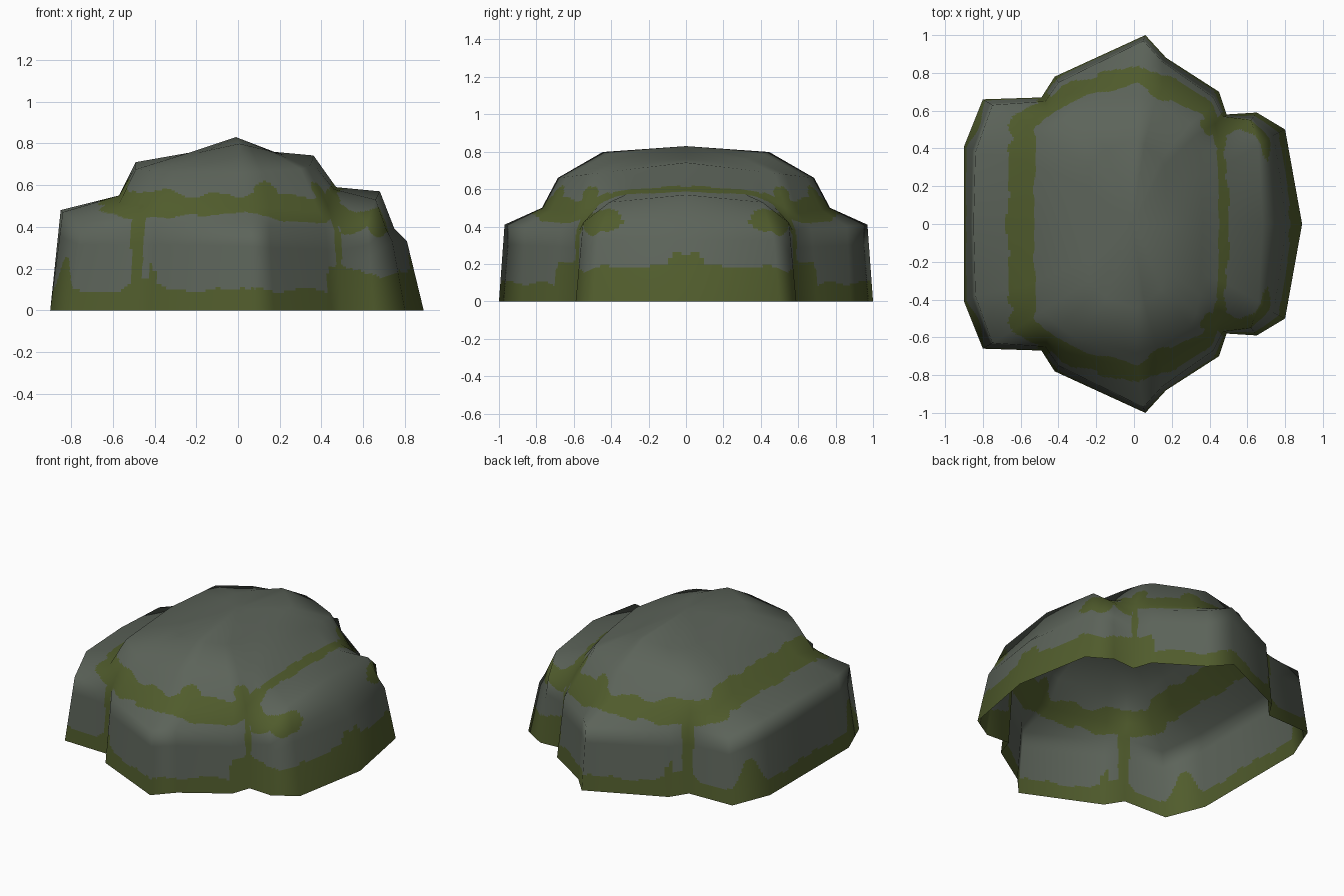
import bpy
import math
from mathutils import Vector, noise
from mathutils.geometry import intersect_point_line

if "Cube" in bpy.data.objects:
    bpy.data.objects.remove(bpy.data.objects["Cube"])

V = Vector
SUB = 20  # fine divisions per control patch

# Key outlines of one half (y >= 0), left end to right end
BASE = [(-.90, 0), (-.90, .41), (-.80, .66), (-.49, .67), (-.42, .78), (.06, 1),
        (.17, .88), (.45, .70), (.49, .58), (.65, .59), (.80, .50), (.89, 0)]
SHOULDER = [(-.85, 0, .48), (-.84, .38, .47), (-.75, .63, .42), (-.47, .65, .42),
            (-.40, .75, .42), (.05, .97, .41), (.15, .86, .40), (.42, .67, .39),
            (.47, .57, .38), (.62, .55, .42), (.66, .41, .53), (.68, 0, .57)]
LEDGE = [(-.57, 0, .55), (-.57, .33, .55), (-.57, .52, .51), (-.46, .61, .50),
         (-.36, .68, .50), (.02, .77, .50), (.15, .72, .49), (.39, .60, .47),
         (.43, .53, .50), (.45, .42, .56), (.46, .30, .58), (.47, 0, .59)]
PEAK = V((-.01, 0, .83))


def column(i):
    base, s, ledge = V((*BASE[i], 0)), V(SHOULDER[i]), V(LEDGE[i])
    m1, m2 = base.lerp(s, .6), base.lerp(s, .75)
    if i >= 10:  # small step on the right-hand stone
        m1 = V((.81 - .07 * (i == 10), base.y * .94, .33))
        m2 = V((.75 - .04 * (i == 10), base.y * .90, .39))
    # upper stone: rim above the ledge, then a gently domed crown
    left = ledge.x < 0
    rim = V((ledge.x * (.86 if left else .77), ledge.y * .89, 0))
    rim.z = .71 - .075 * rim.y if left else .742 - .12 * rim.y
    crown = V((rim.x * .48, rim.y * .65, .755 + .045 * max(0, 1 - abs(rim.x) / .4)))
    return [base, m1, m2, s, ledge, rim, crown, PEAK]


half = [column(i) for i in range(len(BASE))]
mirror = [[V((p.x, -p.y, p.z)) for p in c] for c in half[-2:0:-1]]
cols = half + mirror
NC, NR = len(cols), len(cols[0])


# Smooth control normals
def control_normal(c, r):
    if r == NR - 1:
        return V((0, 0, 1))
    du = cols[(c + 1) % NC][r] - cols[c - 1][r]
    dv = cols[c][r + 1] - cols[c][max(r - 1, 0)]
    n = dv.cross(du).normalized()
    out = V((cols[c][r].x, cols[c][r].y, .6))
    return n if n.dot(out) > 0 else -n


nrm = [[control_normal(c, r) for r in range(NR)] for c in range(NC)]


def patch(g, c, r, u, v):
    d = (c + 1) % NC
    return g[c][r].lerp(g[d][r], u).lerp(g[c][r + 1].lerp(g[d][r + 1], u), v)


# Fine rock shell, open underneath
verts, normals, faces = [], [], []
W, H = NC * SUB, (NR - 1) * SUB
for j in range(H):
    r, v = divmod(j, SUB)
    for i in range(W):
        c, u = divmod(i, SUB)
        verts.append(patch(cols, c, r, u / SUB, v / SUB))
        normals.append(patch(nrm, c, r, u / SUB, v / SUB).normalized())
verts.append(PEAK)
normals.append(V((0, 0, 1)))
for j in range(H):
    for i in range(W):
        k = (i + 1) % W
        a, b = j * W + i, j * W + k
        # columns run clockwise, so this winding faces outward
        if j == H - 1:
            faces.append((a, len(verts) - 1, b))
        else:
            faces.append((a, a + W, b + W, b))

# Moss lines: (start, end, half width)
lines = []
WIDTHS = [.088, .088, .085, .075, .07, .075, .075, .075, .05, .04, .035]
for i, w in enumerate(WIDTHS):
    lines.append((half[i][4], half[i + 1][4], w))
# vertical strips in the notches
for i, w in ((3, .045), (8, .02)):
    lines += [(half[i][r], half[i][r + 1], w) for r in range(4)]
lines.append((half[4][0], half[4][4], .025))
# branch over the right-hand stone, and tufts above the ledge
branch = [half[8][4], V((.52, .54, .43)), V((.62, .50, .42)), V((.65, .41, .41))]
lines += [(branch[i], branch[i + 1], .07) for i in range(3)]
lines += [(half[6][4], half[6][4].lerp(half[6][5], .45), .055),
          (half[8][4], half[8][4].lerp(half[8][5], .4), .055)]


def is_moss(p):
    q = V((p.x, abs(p.y), p.z))
    wave = noise.noise(q * 8) * .035 + noise.noise(q * 20) * .012
    # moss rising from the ground
    h = .10 + .20 * math.exp(-((q.x + .86) ** 2 + (q.y - .53) ** 2) / .006)
    h += .06 * math.exp(-((q.x + .46) / .07) ** 2)
    if q.x > .43:
        h = .18 + .09 * math.exp(-(q.y / .09) ** 4)
        h += .04 * math.exp(-((q.x - .46) / .06) ** 2)
    if q.z < h + wave * .8:
        return True
    # moss along the creases
    for a, b, w in lines:
        near, t = intersect_point_line(q, a, b)
        near = a.lerp(b, min(max(t, 0), 1))
        if (q - near).length < w + wave * min(1, w * 14):
            return True
    return False


def material(name, rgb):
    m = bpy.data.materials.new(name)
    m.diffuse_color = (*rgb, 1)
    m.use_nodes = True
    m.node_tree.nodes["Principled BSDF"].inputs["Base Color"].default_value = m.diffuse_color
    return m


mesh = bpy.data.meshes.new("mossy_rock")
mesh.from_pydata(verts, [], faces)
mesh.materials.append(material("grey stone", (.108, .127, .102)))
mesh.materials.append(material("green moss", (.082, .108, .026)))
for f in mesh.polygons:
    f.use_smooth = True
    f.material_index = int(is_moss(f.center))
mesh.update()
mesh.normals_split_custom_set_from_vertices(normals)
rock = bpy.data.objects.new("mossy_rock", mesh)
bpy.context.collection.objects.link(rock)
